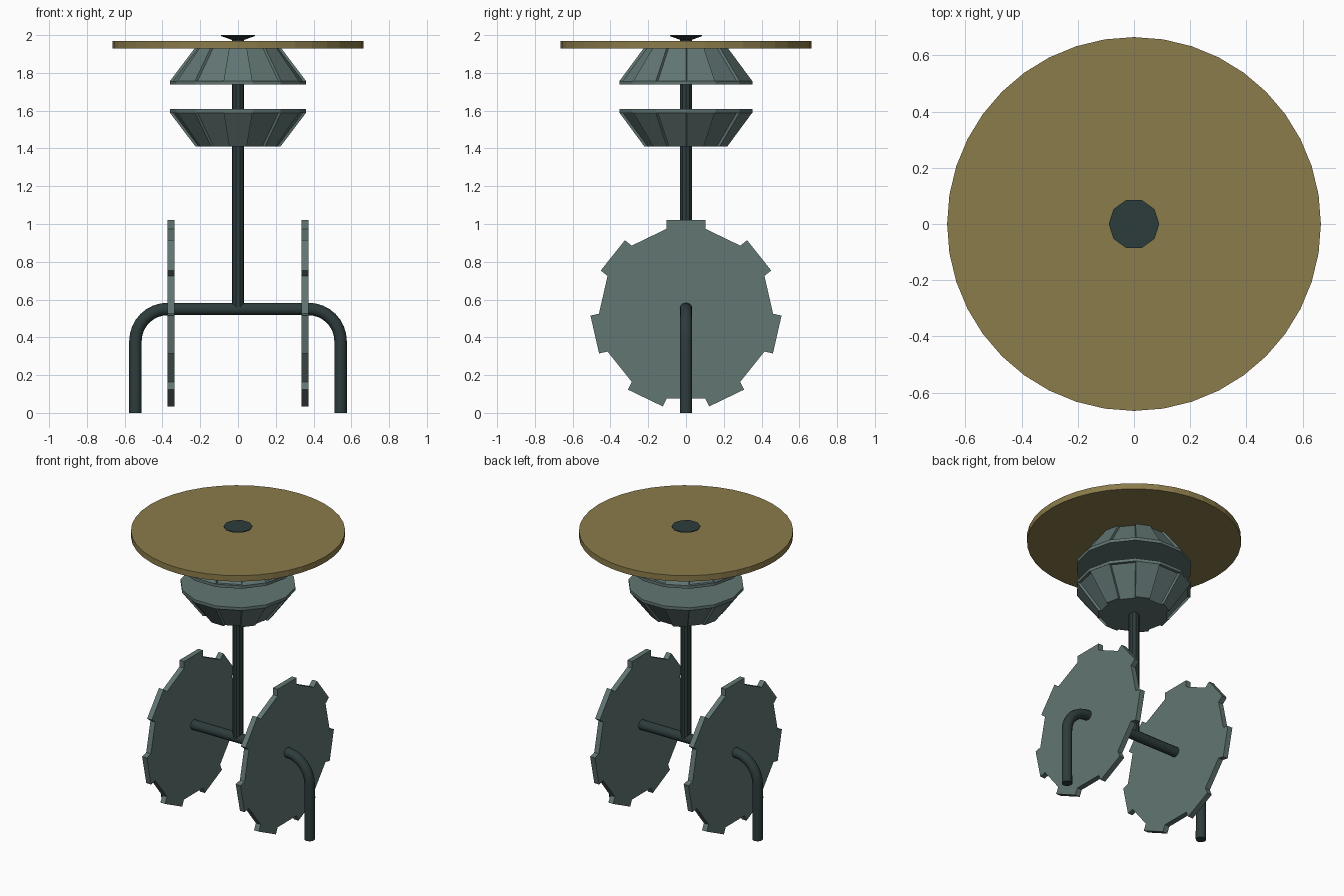
import bpy, bmesh, math
from mathutils import Vector

if "Cube" in bpy.data.objects:
    bpy.data.objects.remove(bpy.data.objects["Cube"])


def material(name, rgb):
    m = bpy.data.materials.new(name)
    m.diffuse_color = (*rgb, 1)
    m.use_nodes = True
    m.node_tree.nodes["Principled BSDF"].inputs["Base Color"].default_value = m.diffuse_color
    return m


BRASS = material("brass", (0.26, 0.20, 0.07))
STEEL = material("grey_green_steel", (0.12, 0.18, 0.17))
DARK = material("dark_steel", (0.027, 0.045, 0.045))


def ring(n, r):
    return [Vector((r * math.cos(2 * math.pi * i / n), r * math.sin(2 * math.pi * i / n)))
            for i in range(n)]


def toothed(r, depth, start, teeth=7):
    """Polygon whose alternate sides are pushed straight out as teeth."""
    pts = []
    n = teeth * 2
    p = ring(n, r)
    for i in range(n):
        a, b = p[i], p[(i + 1) % n]
        out = (a + b).normalized() * (depth if i % 2 == start else 0)
        pts += [a + out, b + out]
    return pts


def add_loft(bm, layers):
    """Join (outline, height) layers and cap both ends."""
    rows = [[bm.verts.new((p.x, p.y, z)) for p in pts] for pts, z in layers]
    n = len(rows[0])
    for a, b in zip(rows, rows[1:]):
        for i in range(n):
            j = (i + 1) % n
            bm.faces.new((a[i], a[j], b[j], b[i]))
    bm.faces.new(rows[0][::-1])
    bm.faces.new(rows[-1])


def finish(bm, name, mat):
    bmesh.ops.recalc_face_normals(bm, faces=bm.faces[:])
    me = bpy.data.meshes.new(name)
    bm.to_mesh(me)
    bm.free()
    me.materials.append(mat)
    ob = bpy.data.objects.new(name, me)
    bpy.context.collection.objects.link(ob)
    return ob


def lathe(name, n, profile, mat):
    bm = bmesh.new()
    add_loft(bm, [(ring(n, r), z) for r, z in profile])
    return finish(bm, name, mat)


# Table top, post and flared cap
lathe("table_top", 40, [(0.665, 1.93), (0.665, 1.97)], BRASS)
lathe("post", 10, [(0.033, 0.55), (0.033, 1.985)], DARK)
lathe("post_cap", 10, [(0.033, 1.975), (0.09, 1.995), (0.09, 2.0)], DARK)


# Bevel gears: toothed cone plus a plain flange, facing each other
def bevel_gear(name, z_flange, direction):
    bm = bmesh.new()
    add_loft(bm, [(toothed(0.342, 0.018, 0), z_flange + direction * 0.02),
                  (toothed(0.208, 0.018, 0), z_flange + direction * 0.197)])
    add_loft(bm, [(ring(14, 0.361), z_flange),
                  (ring(14, 0.361), z_flange + direction * 0.02)])
    return finish(bm, name, STEEL)


bevel_gear("upper_bevel_gear", 1.738, 1)
bevel_gear("lower_bevel_gear", 1.608, -1)

# Side wheels: seven square teeth, one pointing straight up
turn = math.pi / 2 - math.pi / 14
for side, name in ((-1, "left_wheel"), (1, "right_wheel")):
    bm = bmesh.new()
    outline = [Vector((p.x * math.cos(turn) - p.y * math.sin(turn),
                       p.x * math.sin(turn) + p.y * math.cos(turn)))
               for p in toothed(0.461, 0.046, 0)]
    add_loft(bm, [(outline, -0.018), (outline, 0.018)])
    for v in bm.verts:
        y, z, x = v.co
        v.co = (side * 0.355 + x, y, 0.525 + z)
    finish(bm, name, STEEL)

# Bent pipe forming the axle and both legs
half = [(0.543, 0.0)]
for i in range(9):
    a = i / 8 * math.pi / 2
    half.append((0.373 + 0.17 * math.cos(a), 0.38 + 0.17 * math.sin(a)))
path = [(-x, z) for x, z in half] + half[::-1]
cu = bpy.data.curves.new("leg_pipe", "CURVE")
cu.dimensions = "3D"
cu.bevel_depth = 0.033
cu.bevel_resolution = 4
cu.use_fill_caps = True
sp = cu.splines.new("POLY")
sp.points.add(len(path) - 1)
for pt, (x, z) in zip(sp.points, path):
    pt.co = (x, 0, z, 1)
sp.use_smooth = True
cu.materials.append(DARK)
bpy.context.collection.objects.link(bpy.data.objects.new("leg_pipe", cu))
